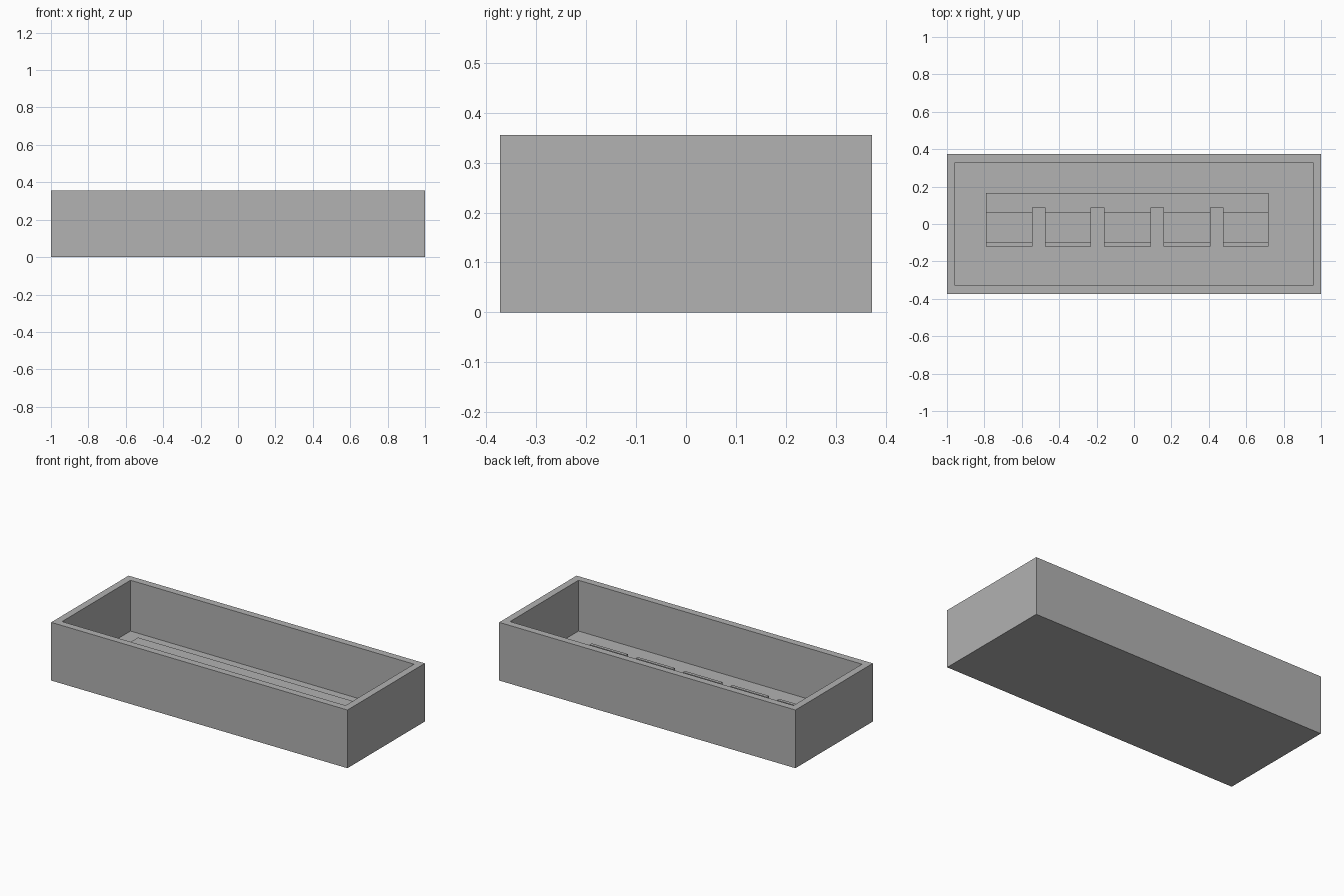
import bpy
import bmesh

if "Cube" in bpy.data.objects:
    bpy.data.objects.remove(bpy.data.objects["Cube"], do_unlink=True)

grey = bpy.data.materials.new("plain grey")
grey.use_nodes = True
colour = (0.445, 0.445, 0.445, 1)
grey.diffuse_color = colour
grey.node_tree.nodes["Principled BSDF"].inputs["Base Color"].default_value = colour


def finish(name, bm):
    bmesh.ops.recalc_face_normals(bm, faces=bm.faces)
    mesh = bpy.data.meshes.new(name)
    bm.to_mesh(mesh)
    bm.free()
    mesh.materials.append(grey)
    obj = bpy.data.objects.new(name, mesh)
    bpy.context.collection.objects.link(obj)
    return obj


def extrude_profile(name, profile, x0, x1):
    """Extrude a closed (y, z) profile along x."""
    bm = bmesh.new()
    face = bm.faces.new([bm.verts.new((x0, y, z)) for y, z in profile])
    out = bmesh.ops.extrude_face_region(bm, geom=[face])
    moved = [v for v in out["geom"] if isinstance(v, bmesh.types.BMVert)]
    bmesh.ops.translate(bm, verts=moved, vec=(x1 - x0, 0, 0))
    return finish(name, bm)


# Open box: inset the top face, then sink it to the floor
half_x, half_y, height, wall, floor = 1.0, 0.373, 0.355, 0.061, 0.045
bm = bmesh.new()
bmesh.ops.create_cube(bm, size=1)
for v in bm.verts:
    v.co = (v.co.x * 2 * half_x, v.co.y * 2 * half_y, (v.co.z + 0.5) * height)
top = max(bm.faces, key=lambda f: f.calc_center_median().z)
bmesh.ops.inset_region(bm, faces=[top], thickness=wall)
out = bmesh.ops.extrude_face_region(bm, geom=[top])
bmesh.ops.translate(bm, verts=[v for v in out["geom"] if isinstance(v, bmesh.types.BMVert)],
                    vec=(0, 0, floor - height))
if top.is_valid:
    bmesh.ops.delete(bm, geom=[top], context="FACES_ONLY")
finish("open_box", bm)

# Stepped rack on the floor: rear block, lower shelf and narrow front lip
rear, ridge, shelf = 0.165, 0.113, 0.08
rack = extrude_profile("stepped_rack", [
    (-0.12, floor), (rear, floor), (rear, ridge), (0.062, ridge),
    (0.062, shelf), (-0.10, shelf), (-0.10, ridge), (-0.12, ridge)], -0.79, 0.72)

# Four slots open toward the front
for i, x in enumerate((-0.51, -0.195, 0.125, 0.443)):
    cutter = extrude_profile(f"slot_cutter_{i + 1}", [
        (-0.2, 0), (0.087, 0), (0.087, 0.3), (-0.2, 0.3)], x - 0.034, x + 0.034)
    cutter.hide_render = True
    cutter.hide_viewport = True
    cutter.display_type = "WIRE"
    cut = rack.modifiers.new(f"slot {i + 1}", "BOOLEAN")
    cut.operation = "DIFFERENCE"
    cut.solver = "EXACT"
    cut.object = cutter
